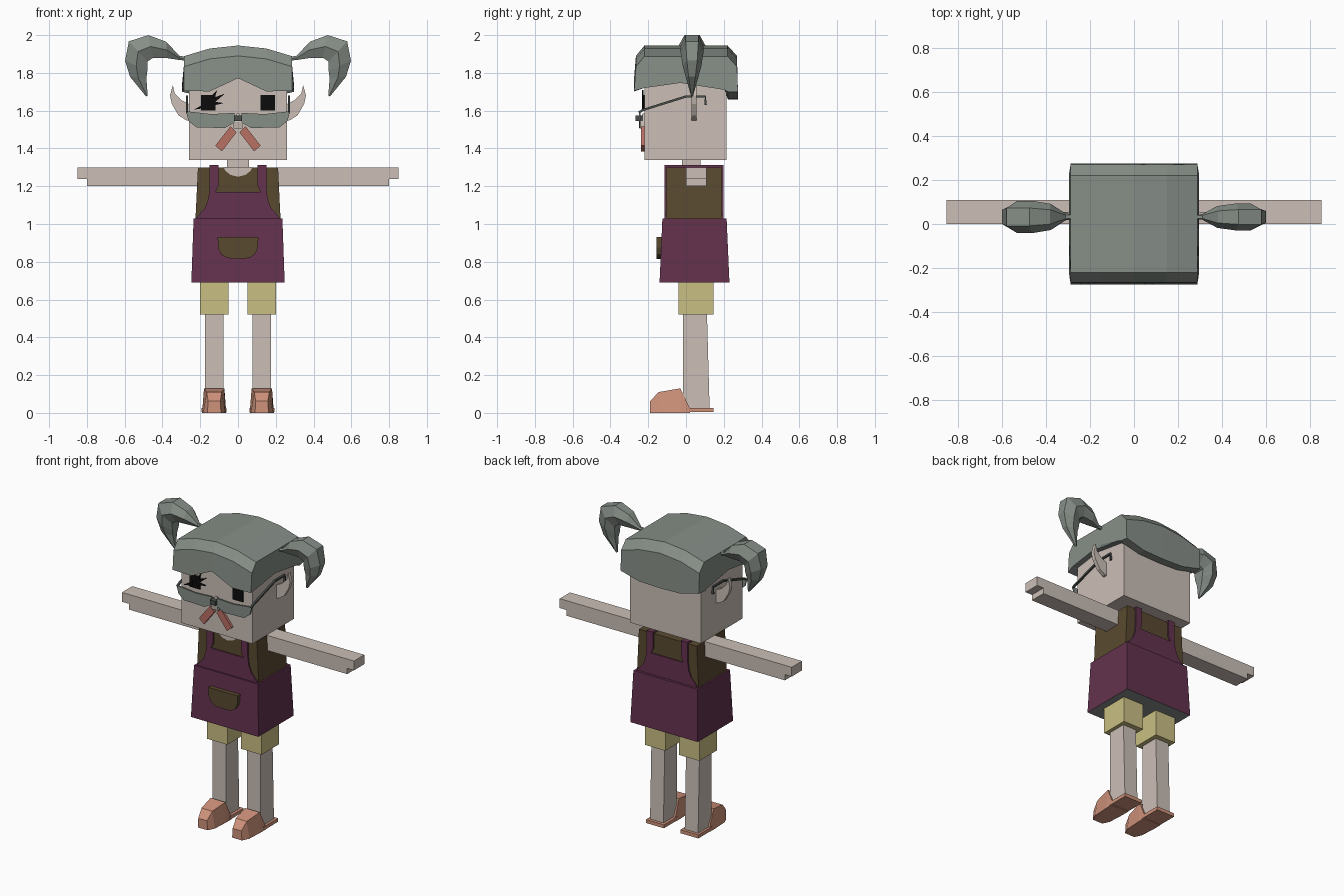
import bpy, bmesh
from mathutils import Vector

if "Cube" in bpy.data.objects:
    bpy.data.objects.remove(bpy.data.objects["Cube"], do_unlink=True)


def material(name, rgb):
    lin = [((c / 255 + 0.055) / 1.055) ** 2.4 if c > 10 else c / 255 / 12.92 for c in rgb]
    m = bpy.data.materials.new(name)
    m.use_nodes = True
    m.diffuse_color = (*lin, 1)
    m.node_tree.nodes["Principled BSDF"].inputs["Base Color"].default_value = (*lin, 1)
    return m


SKIN = material("skin", (203, 191, 182))
HAIR = material("grey_hair", (134, 142, 135))
PLUM = material("plum_cloth", (100, 50, 78))
BROWN = material("brown_cloth", (90, 74, 48))
YELLOW = material("straw_yellow", (202, 191, 132))
SHOE = material("shoe_tan", (206, 146, 122))
RED = material("dull_red", (184, 112, 100))
BLACK = material("black", (12, 12, 12))
FRAME = material("dark_grey", (72, 78, 75))


def finish(bm, name, *mats):
    bmesh.ops.recalc_face_normals(bm, faces=bm.faces)
    mesh = bpy.data.meshes.new(name)
    bm.to_mesh(mesh)
    bm.free()
    for m in mats:
        mesh.materials.append(m)
    ob = bpy.data.objects.new(name, mesh)
    bpy.context.collection.objects.link(ob)
    return ob


def loft(name, rings, mat):
    """Skin closed rings of equal length and cap both ends."""
    bm = bmesh.new()
    rows = [[bm.verts.new(p) for p in r] for r in rings]
    n = len(rows[0])
    for a, b in zip(rows, rows[1:]):
        for i in range(n):
            j = (i + 1) % n
            bm.faces.new((a[i], a[j], b[j], b[i]))
    bm.faces.new(rows[0])
    bm.faces.new(rows[-1])
    return finish(bm, name, mat)


def plate(name, outline, y0, y1, mat):
    """Outline in x and z, extruded along y."""
    return loft(name, [[(x, y, z) for x, z in outline] for y in (y0, y1)], mat)


def rect(x0, x1, y0, y1, z):
    return [(x0, y0, z), (x1, y0, z), (x1, y1, z), (x0, y1, z)]


def box(name, x, y, z, mat):
    return loft(name, [rect(*x, *y, h) for h in z], mat)


def mirrored(half):
    return half + [(-x, z) for x, z in reversed(half) if x > 0]


def rod(name, pts, r, mat):
    """Thin square bar through points lying in a plane of constant x."""
    rings = []
    for i, p in enumerate(pts):
        t = (Vector(pts[min(i + 1, len(pts) - 1)]) - Vector(pts[max(i - 1, 0)])).normalized()
        side, up = Vector((r, 0, 0)), t.cross(Vector((1, 0, 0))) * r
        rings.append([Vector(p) + a * side + b * up for a, b in ((1, 1), (1, -1), (-1, -1), (-1, 1))])
    return loft(name, rings, mat)


# Head, neck and torso
box("head", (-.26, .26), (-.22, .215), (1.34, 1.8), SKIN)
box("neck", (-.057, .057), (-.02, .078), (1.2, 1.345), SKIN)
loft("shirt", [rect(-.225, .225, -.105, .19, .75), rect(-.225, .225, -.105, .19, 1.03),
               rect(-.212, .212, -.105, .19, 1.3)], BROWN)
plate("neckline", mirrored([(0, 1.25), (.04, 1.26), (.065, 1.28), (.078, 1.302)]), -.109, -.1, SKIN)

# Apron skirt with grey underside
skirt = loft("apron_skirt", [rect(-.247, .247, -.14, .23, .69),
                             rect(-.235, .235, -.125, .215, 1.03)], PLUM)
skirt.data.materials.append(HAIR)
for f in skirt.data.polygons:
    if f.normal.z < -.9:
        f.material_index = 1

# Apron bib with straps, front and back
half_bib = [(.225, 1.02), (.215, 1.04), (.175, 1.085), (.158, 1.13), (.15, 1.19),
            (.15, 1.312), (.103, 1.312), (.103, 1.2), (.12, 1.17)]
for name, y0, y1 in (("front_bib", -.114, -.1), ("back_bib", .186, .199)):
    plate(name, mirrored(half_bib), y0, y1, PLUM)
plate("pocket", mirrored([(0, .815), (.06, .82), (.09, .84), (.105, .875), (.108, .93)]),
      -.157, -.12, BROWN)

# Limbs, one set on each side
for s, side in ((1, "left"), (-1, "right")):
    def span(a, b):
        return (s * a, s * b)

    box(side + "_strap_top", span(.103, .15), (-.114, .199), (1.295, 1.312), PLUM)
    plate(side + "_arm", [(s * x, z) for x, z in
          ((.2, 1.2), (.8, 1.2), (.8, 1.238), (.85, 1.238), (.85, 1.3), (.2, 1.3))], 0, .108, SKIN)
    box(side + "_shorts", span(.05, .2), (-.04, .145), (.52, .72), YELLOW)
    loft(side + "_leg", [rect(*span(.078, .176), -.015, .125, .02),
                         rect(*span(.078, .176), -.015, .11, .56)], SKIN)
    # Shoe: sections along y of half width at sole, half width on top, height
    cx = s * .126
    loft(side + "_shoe", [[(cx - b, y, 0), (cx + b, y, 0), (cx + t, y, h), (cx - t, y, h)]
         for y, b, t, h in ((-.19, .036, .032, .062), (-.145, .058, .04, .11),
                            (-.03, .064, .054, .13), (.02, .064, .062, .025))], SHOE)
    box(side + "_heel_sole", (cx - .066, cx + .066), (0, .145), (.004, .027), SHOE)

    # Ear: upturned thin horn
    ear = [(.25, 1.545), (.275, 1.55), (.315, 1.575), (.35, 1.635), (.38, 1.67), (.38, 1.7),
           (.345, 1.735), (.335, 1.69), (.3, 1.655), (.25, 1.63)]
    ear[4:6] = [(.36, 1.68)]
    plate(side + "_ear", [(s * x, z) for x, z in ear], .03, .055, SKIN)

    # Glasses
    lens = [(.02, 1.588), (.14, 1.582), (.275, 1.597), (.262, 1.545), (.22, 1.512),
            (.07, 1.508), (.015, 1.54)]
    plate(side + "_lens", [(s * x, z) for x, z in lens], -.25, -.241, HAIR)
    rod(side + "_glasses_arm", [(s * .27, y, z) for y, z in
        ((-.25, 1.59), (-.23, 1.603), (0, 1.675), (.102, 1.675), (.104, 1.63))], .006, FRAME)

    # Drooping moustache and eye
    plate(side + "_moustache", [(s * x, z) for x, z in
          ((.008, 1.485), (.04, 1.517), (.12, 1.415), (.085, 1.385))], -.237, -.215, RED)
    plate(side + "_eye", [(s * x, z) for x, z in
          ((.12, 1.6), (.195, 1.6), (.195, 1.683), (.12, 1.683))], -.227, -.218, BLACK)

# Lashes crossing the right eye
for i, tri in enumerate((((-.15, 1.66), (-.07, 1.69), (-.14, 1.63)),
                         ((-.18, 1.64), (-.11, 1.71), (-.13, 1.65)),
                         ((-.17, 1.64), (-.235, 1.605), (-.17, 1.615)),
                         ((-.14, 1.65), (-.075, 1.64), (-.14, 1.625)))):
    plate("lash_%d" % (i + 1), tri, -.234, -.226, BLACK)

# Nose between the lenses
loft("nose", [rect(-.025, .025, -.245, -.21, 1.505), rect(-.022, .022, -.25, -.21, 1.54),
              rect(-.008, .008, -.23, -.21, 1.585)], SKIN)
rod("glasses_bridge", [(0, -.247, 1.545), (0, -.247, 1.575)], .02, FRAME).scale.y = 1

# Hair cap: sections across x with fringe height, arch drop, back hem and taper
rings = []
for x, fringe, drop, hem, out in ((-.287, 1.705, .057, 1.7, 0), (-.15, 1.702, .016, 1.665, 0),
                                  (0, 1.772, 0, 1.66, 0), (.15, 1.702, .016, 1.665, 0),
                                  (.287, 1.705, .057, 1.7, 0)):
    rings.append([(x, y, z) for y, z in (
        (-.275, fringe), (-.265, 1.89 - drop), (-.22, 1.945 - drop), (.22, 1.945 - drop),
        (.27, 1.89 - drop), (.275, hem), (.222, hem), (.205, 1.71), (-.03, 1.747),
        (-.22, max(fringe, 1.72)))])
# Bulge the sides slightly at mid depth
cap = loft("hair_cap", rings, HAIR)
for v in cap.data.vertices:
    if abs(v.co.x) > .2 and abs(v.co.y) < .23 and v.co.z < 1.76:
        v.co.x *= 1.03

# Pigtails: outer edge, inner edge and half depth at each step
steps = (((.27, 1.885), (.27, 1.865), .012), ((.31, 1.89), (.31, 1.868), .014),
         ((.38, 1.965), (.375, 1.878), .055), ((.475, 2.0), (.45, 1.88), .068),
         ((.578, 1.967), (.48, 1.86), .068), ((.598, 1.865), (.48, 1.81), .055),
         ((.572, 1.78), (.485, 1.77), .036), ((.487, 1.675), (.478, 1.68), .006))
for s, side, k in ((1, "left", .9), (-1, "right", 1.08)):
    rings = []
    for (xo, zo), (xi, zi), w in steps:
        w *= k
        xm, zm = (xo + xi) / 2, (zo + zi) / 2
        rings.append([(s * x, .032 + y, z) for x, y, z in (
            (xo, -w * .55, zo), (xo, w * .55, zo), (xm, w, zm),
            (xi, w * .55, zi), (xi, -w * .55, zi), (xm, -w, zm))])
    loft(side + "_pigtail", rings, HAIR)
